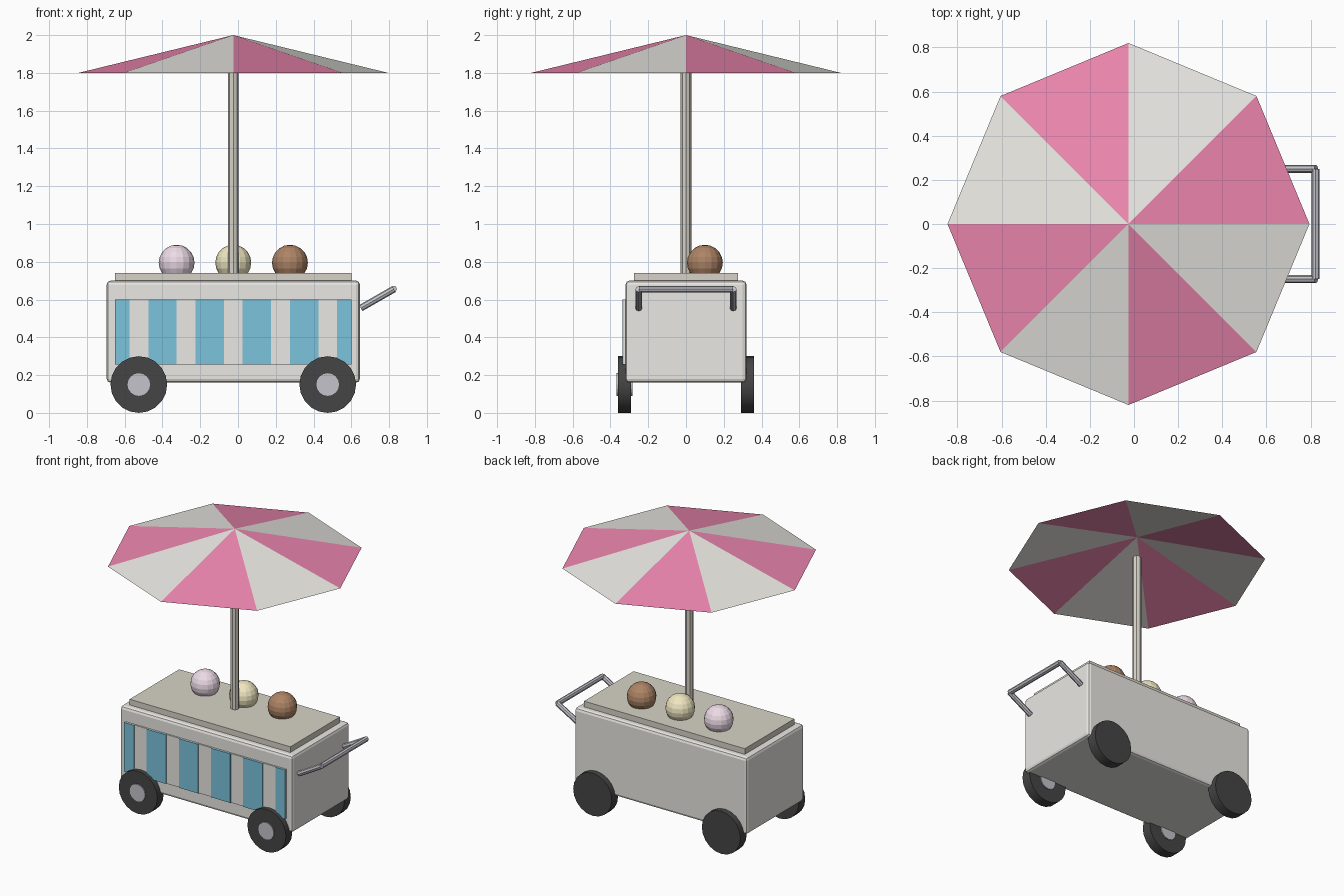
import bpy, bmesh, math
from mathutils import Vector

if "Cube" in bpy.data.objects:
    bpy.data.objects.remove(bpy.data.objects["Cube"])

CX = -0.025  # centre of cart body and parasol


def material(name, rgb):
    m = bpy.data.materials.new(name)
    m.diffuse_color = (*rgb, 1)
    m.use_nodes = True
    m.node_tree.nodes["Principled BSDF"].inputs["Base Color"].default_value = m.diffuse_color
    return m


CREAM = material("cream", (0.82, 0.81, 0.77))
BEIGE = material("beige", (0.68, 0.65, 0.57))
BLUE = material("blue", (0.20, 0.55, 0.72))
PINK = material("pink", (0.85, 0.24, 0.43))
BLACK = material("black", (0.06, 0.06, 0.06))
STEEL = material("steel", (0.55, 0.55, 0.60))


def finish(name, mat):
    o = bpy.context.object
    o.name = name
    o.data.materials.append(mat)
    return o


def box(name, lo, hi, mat, bevel=0):
    lo, hi = Vector(lo), Vector(hi)
    bpy.ops.mesh.primitive_cube_add(size=1, location=(lo + hi) / 2)
    o = finish(name, mat)
    o.scale = hi - lo
    bpy.ops.object.transform_apply(location=False, rotation=False, scale=True)
    if bevel:
        b = o.modifiers.new("bevel", "BEVEL")
        b.width, b.segments = bevel, 2
    return o


def rod(name, a, b, r, sides, mat):
    a, b = Vector(a), Vector(b)
    d = b - a
    bpy.ops.mesh.primitive_cylinder_add(vertices=sides, radius=r, depth=d.length, location=(a + b) / 2)
    o = finish(name, mat)
    o.rotation_euler = d.to_track_quat("Z", "Y").to_euler()
    return o


# Cart body and lid
box("cart_body", (-0.695, -0.32, 0.16), (0.645, 0.32, 0.70), CREAM, 0.02)
box("lid", (-0.65, -0.275, 0.69), (0.60, 0.275, 0.74), BEIGE)

# Striped front panel
box("front_panel", (-0.65, -0.33, 0.255), (0.60, -0.315, 0.60), CREAM)
for i in range(6):
    x = -0.65 + 0.25 * i
    x0, x1 = max(x - 0.075, -0.65), min(x + 0.075, 0.60)
    box(f"front_stripe_{i}", (x0, -0.336, 0.255), (x1, -0.325, 0.60), BLUE)

# Wheels, with hubs on the front pair
for side, s in (("front", -1), ("back", 1)):
    for end, x in (("left", -0.525), ("right", 0.475)):
        rod(f"{side}_{end}_wheel", (x, s * 0.29, 0.15), (x, s * 0.36, 0.15), 0.15, 20, BLACK)
        bpy.ops.object.shade_smooth_by_angle()
        if s < 0:
            rod(f"{end}_hub", (x, -0.367, 0.15), (x, -0.283, 0.15), 0.06, 16, STEEL)

# Push handle
for s in (-1, 1):
    rod("handle_arm", (0.65, s * 0.25, 0.555), (0.825, s * 0.25, 0.655), 0.018, 8, STEEL)
rod("handle_bar", (0.823, -0.25, 0.655), (0.823, 0.25, 0.655), 0.018, 8, STEEL)

# Ice cream scoops
for i, (flavour, rgb) in enumerate((("berry", (0.85, 0.71, 0.80)),
                                    ("vanilla", (0.87, 0.80, 0.53)),
                                    ("chocolate", (0.42, 0.23, 0.13)))):
    bpy.ops.mesh.primitive_uv_sphere_add(segments=16, ring_count=10, radius=0.095,
                                         location=(CX + 0.3 * (i - 1), 0.10, 0.795))
    finish(flavour + "_scoop", material(flavour, rgb))

# Parasol pole and open canopy with alternating panels
rod("parasol_pole", (CX, 0, 0.72), (CX, 0, 1.85), 0.028, 8, BEIGE)
bm = bmesh.new()
apex = bm.verts.new((CX, 0, 2.0))
rim = [bm.verts.new((CX + 0.82 * math.cos(a), 0.82 * math.sin(a), 1.80))
       for a in (i * math.pi / 4 for i in range(8))]
for i in range(8):
    bm.faces.new((apex, rim[i], rim[(i + 1) % 8])).material_index = i % 2
mesh = bpy.data.meshes.new("parasol_canopy")
bm.to_mesh(mesh)
bm.free()
mesh.materials.append(PINK)
mesh.materials.append(CREAM)
bpy.context.collection.objects.link(bpy.data.objects.new("parasol_canopy", mesh))
